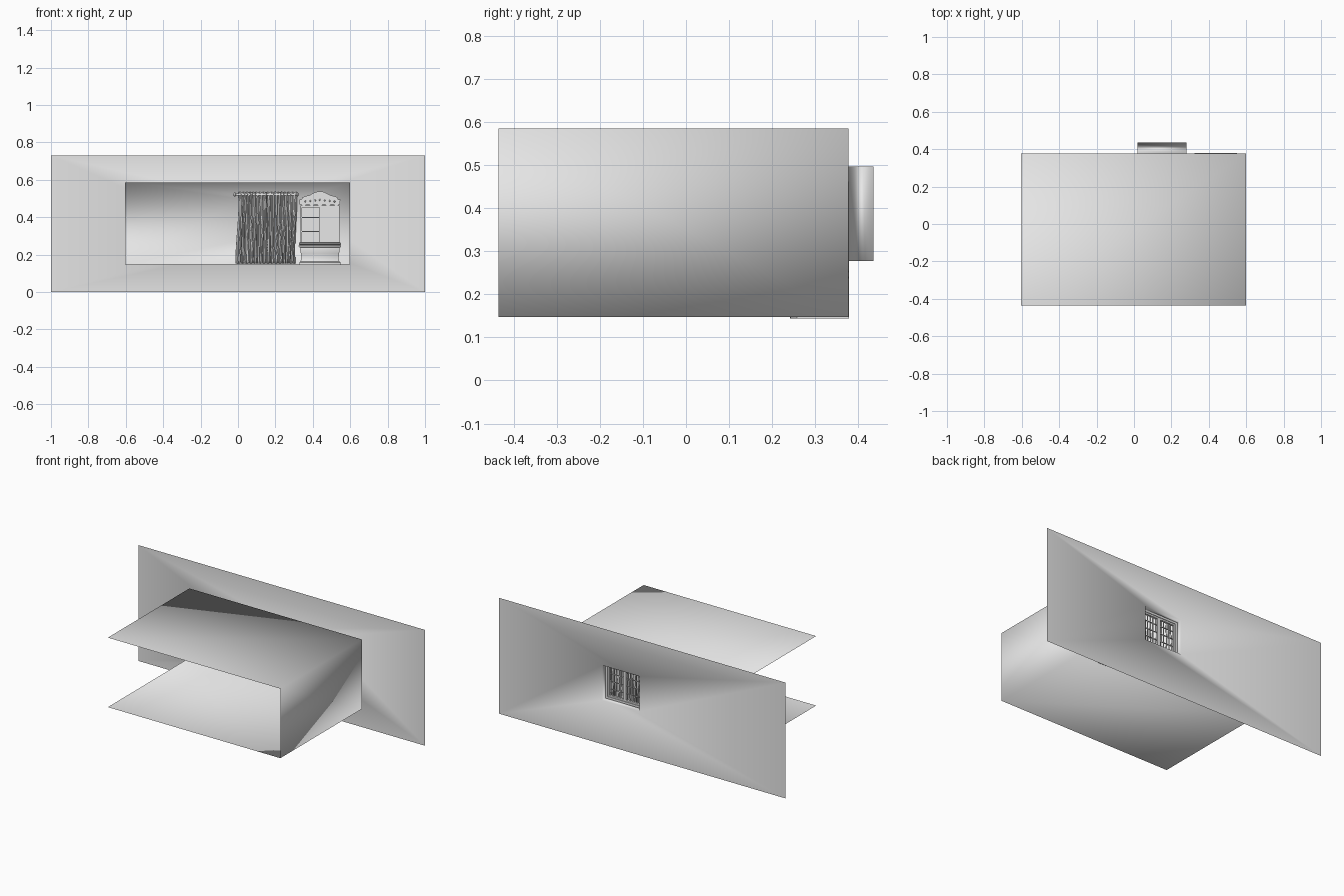
import bpy, bmesh, math, random
from mathutils import Vector

random.seed(4)
if "Cube" in bpy.data.objects:
    bpy.data.objects.remove(bpy.data.objects["Cube"])

plaster = bpy.data.materials.new("plain grey")
plaster.use_nodes = True
GREY = (0.8, 0.8, 0.8, 1)
plaster.diffuse_color = GREY
plaster.node_tree.nodes["Principled BSDF"].inputs["Base Color"].default_value = GREY


def finish(name, bm, smooth=None):
    """Turn a bmesh into a named object; smooth is an angle in degrees."""
    mesh = bpy.data.meshes.new(name)
    bm.to_mesh(mesh)
    bm.free()
    obj = bpy.data.objects.new(name, mesh)
    bpy.context.collection.objects.link(obj)
    mesh.materials.append(plaster)
    if smooth:
        bpy.ops.object.select_all(action='DESELECT')
        obj.select_set(True)
        bpy.context.view_layer.objects.active = obj
        bpy.ops.object.shade_smooth_by_angle(angle=math.radians(smooth))
    return obj


def add_box(bm, x0, x1, y0, y1, z0, z1):
    made = bmesh.ops.create_cube(bm, size=1)["verts"]
    for v in made:
        v.co = Vector(((x0 + x1) / 2 + v.co.x * (x1 - x0),
                       (y0 + y1) / 2 + v.co.y * (y1 - y0),
                       (z0 + z1) / 2 + v.co.z * (z1 - z0)))


def boxes(name, items):
    bm = bmesh.new()
    for item in items:
        add_box(bm, *item)
    return finish(name, bm)


def loft(name, rings, smooth=35):
    """Skin a stack of equal rings and cap both ends."""
    bm = bmesh.new()
    rows = [[bm.verts.new(p) for p in ring] for ring in rings]
    n = len(rows[0])
    for low, high in zip(rows, rows[1:]):
        for i in range(n):
            bm.faces.new((low[i], low[(i + 1) % n], high[(i + 1) % n], high[i]))
    bm.faces.new(rows[0][::-1])
    bm.faces.new(rows[-1])
    bmesh.ops.recalc_face_normals(bm, faces=bm.faces)
    return finish(name, bm, smooth)


# Room shell: facade, window reveal, back wall, then floor, ceiling and one side
FRONT, BACK, FACADE = -0.435, 0.377, 0.435
FLOOR, CEILING = 0.147, 0.585


def rect(bm, x0, x1, z0, z1, y):
    return [bm.verts.new((x, y, z)) for x, z in ((x0, z0), (x1, z0), (x1, z1), (x0, z1))]


bm = bmesh.new()
loops = [rect(bm, -1, 1, 0, 0.73, FACADE),
         rect(bm, 0.02, 0.28, 0.277, 0.497, FACADE),
         rect(bm, 0.02, 0.28, 0.277, 0.497, BACK),
         rect(bm, -0.603, 0.6, FLOOR, CEILING, BACK),
         rect(bm, -0.603, 0.6, FLOOR, CEILING, FRONT)]
for step, (a, b) in enumerate(zip(loops, loops[1:])):
    for i in range(4):
        j = (i + 1) % 4
        if step == 3 and i == 3:      # the left-hand side stays open
            continue
        bm.faces.new((a[i], a[j], b[j], b[i]))
bmesh.ops.recalc_face_normals(bm, faces=bm.faces)
if max(bm.faces, key=lambda f: abs(f.normal.z) * f.calc_area()).normal.z * 1 < 0:
    floor_up = [f for f in bm.faces if f.normal.z > 0.9 and f.calc_center_median().z < 0.2]
    if not floor_up:
        bmesh.ops.reverse_faces(bm, faces=bm.faces)
finish("room_shell", bm, 180)

# Window: outer frame, two leaves and their glazing bars
X0, X1, Z0, Z1, WY = 0.02, 0.28, 0.277, 0.497, 0.388
MID = (X0 + X1) / 2


def frame(x0, x1, z0, z1, w, y0, y1):
    return [(x0, x0 + w, y0, y1, z0, z1), (x1 - w, x1, y0, y1, z0, z1),
            (x0 + w, x1 - w, y0, y1, z0, z0 + w), (x0 + w, x1 - w, y0, y1, z1 - w, z1)]


boxes("window_frame", frame(X0, X1, Z0, Z1, 0.013, WY - 0.008, WY + 0.012))
for side, a, b in (("right", X0 + 0.013, MID), ("left", MID, X1 - 0.013)):
    za, zb = Z0 + 0.013, Z1 - 0.013
    parts = frame(a, b, za, zb, 0.010, WY - 0.005, WY + 0.008)
    for k in (1, 2):
        x = a + (b - a) * k / 3
        parts.append((x - 0.002, x + 0.002, WY - 0.002, WY + 0.004, za, zb))
    for k in (1, 2, 3):
        z = za + (zb - za) * k / 4
        parts.append((a, b, WY - 0.0019, WY + 0.0039, z - 0.002, z + 0.002))
    boxes(side + "_window_leaf", parts)

# Curtains: pleated sheets that loosen toward the hem
CY = 0.345


def curtain(name, top, hem, pleats, phase):
    bm = bmesh.new()
    cols, rows = pleats * 10, 24
    shift = [random.uniform(-0.9, 0.9) for _ in range(pleats + 1)]
    grid = []
    for r in range(rows + 1):
        t = r / rows
        line = []
        for c in range(cols + 1):
            u = c / cols
            k = u * pleats
            s = shift[int(k)] * (1 - k % 1) + shift[min(int(k) + 1, pleats)] * (k % 1)
            wave = 2 * math.pi * k + phase + s * t * 2
            x0 = top[0] + (top[1] - top[0]) * u
            x1 = hem[0] + (hem[1] - hem[0]) * u
            x = x0 + (x1 - x0) * t + 0.005 * math.sin(2 * wave) + 0.003 * math.sin(5 * t + 7 * u)
            y = CY + (0.010 + 0.006 * t) * math.sin(wave)
            z = 0.534 - t * 0.382 + 0.002 * math.sin(wave) * (1 - t)
            line.append(bm.verts.new((x, y, z)))
        grid.append(line)
    for a, b in zip(grid, grid[1:]):
        for i in range(cols):
            bm.faces.new((a[i], b[i], b[i + 1], a[i + 1]))
    obj = finish(name, bm, 60)
    thick = obj.modifiers.new("cloth", 'SOLIDIFY')
    thick.thickness = 0.002


curtain("right_curtain", (0.005, 0.150), (-0.005, 0.160), 8, 0)
curtain("left_curtain", (0.158, 0.312), (0.165, 0.308), 8, 2)


# Curtain rod with turned ends
def turned(name, profile, z, y):
    rings = [[(x, y + r * math.cos(a), z + r * math.sin(a))
              for a in (2 * math.pi * k / 16 for k in range(16))] for x, r in profile]
    loft(name, rings)


turned("curtain_rod", [(-0.024, 0.004), (-0.021, 0.010), (-0.013, 0.010), (-0.010, 0.006),
                       (0.312, 0.006), (0.315, 0.010), (0.321, 0.010), (0.324, 0.004)], 0.521, CY)
boxes("rod_brackets", [(x, x + 0.006, CY, BACK, 0.517, 0.525) for x in (-0.009, 0.306)])

# Dresser: bowed base, moulded counter, open shelves and an arched crown
DX, DBACK = 0.438, 0.379


def bowed(half, depth, z):
    """Plan outline with straight back and gently bowed front."""
    steps = [k / 12 * 2 - 1 for k in range(13)]
    front = [(DX + half * s, DBACK - depth + 0.016 * s * s, z) for s in steps]
    return front + [(DX + half, DBACK, z), (DX - half, DBACK, z)]


def moulding(name, profile):
    loft(name, [bowed(h, d, z) for h, d, z in profile], 40)


moulding("dresser_base", [(0.110, 0.137, 0.144), (0.110, 0.137, 0.158), (0.104, 0.128, 0.163),
                          (0.100, 0.122, 0.180), (0.102, 0.126, 0.205), (0.106, 0.130, 0.225),
                          (0.104, 0.128, 0.238)])
moulding("dresser_counter", [(0.106, 0.130, 0.237), (0.113, 0.138, 0.241), (0.114, 0.139, 0.248),
                             (0.108, 0.132, 0.251), (0.113, 0.138, 0.256), (0.113, 0.138, 0.262),
                             (0.107, 0.130, 0.266)])
L, R, SY = DX - 0.104, DX + 0.104, 0.31
boxes("shelf_case", [(L, L + 0.008, SY, DBACK, 0.265, 0.458),
                     (R - 0.008, R, SY, DBACK, 0.265, 0.458),
                     (L, R, 0.371, DBACK - 0.001, 0.265, 0.458),
                     (L, R, SY, DBACK - 0.0005, 0.452, 0.462),
                     (DX - 0.003, DX + 0.003, SY + 0.004, 0.372, 0.265, 0.453)])
boxes("shelves", [(L + 0.007, DX, SY + 0.006, 0.372, z, z + 0.005) for z in (0.320, 0.396)])
boxes("cupboard_door", [(DX + 0.003, R - 0.008, SY + 0.003, SY + 0.008, 0.266, 0.452)])


# Crown board: stepped arch above, scalloped edge below
def crown_ring(y, grow):
    half = 0.108 + grow
    steps = [k / 40 * 2 - 1 for k in range(41)]

    def top(s):
        a = abs(s)
        if a > 0.86:
            return 0.492
        if a > 0.5:
            return 0.503 + 0.010 * math.sin((0.86 - a) / 0.36 * math.pi / 2)
        return 0.515 + 0.020 * math.cos(a * math.pi)
    upper = [(DX + half * s, y, top(s) + grow) for s in steps]
    lower = [(DX + half * s, y, 0.456 + 0.012 * abs(math.sin(s * 2.5 * math.pi)))
             for s in reversed(steps)]
    return upper + lower


loft("dresser_crown", [crown_ring(y, 0) for y in (SY - 0.006, SY + 0.008)], 30)
bm = bmesh.new()
for s in range(-3, 4):
    made = bmesh.ops.create_uvsphere(bm, u_segments=12, v_segments=8, radius=0.0045)["verts"]
    for v in made:
        v.co += Vector((DX + s * 0.026, SY - 0.006, 0.484 + 0.008 * (1 - abs(s) / 3)))
finish("crown_beads", bm, 60)


# Cornice strip that follows the arch
edge = [p for p in crown_ring(SY, 0.001)[:41]]
loft("crown_cornice", [[(x, y - 0.012, z - 0.004), (x, y + 0.012, z - 0.004),
                        (x, y + 0.012, z + 0.002), (x, y - 0.012, z + 0.002)]
                       for x, y, z in edge], 40)
